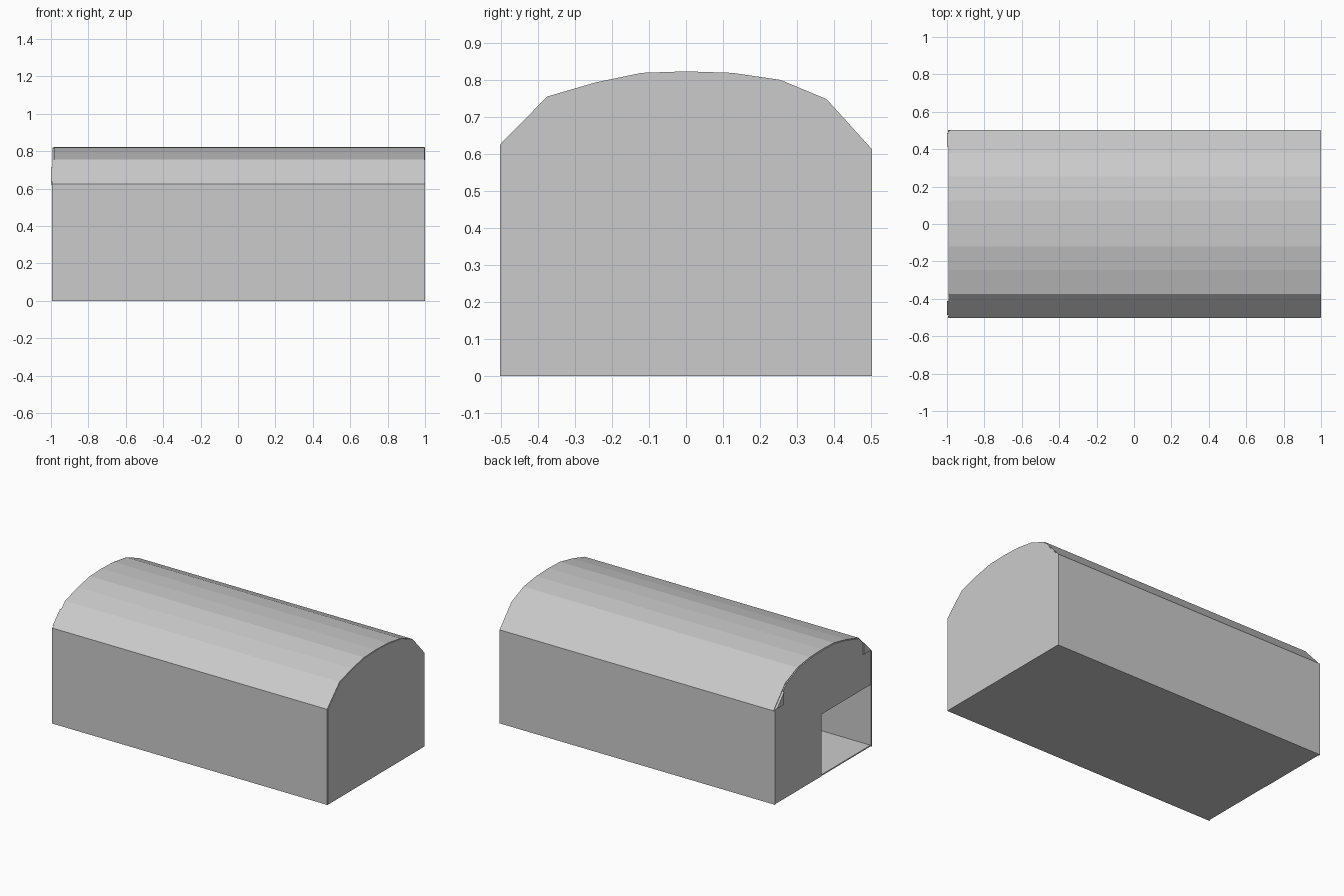
import bpy
import bmesh

cube = bpy.data.objects.get("Cube")
if cube:
    bpy.data.objects.remove(cube, do_unlink=True)

grey = bpy.data.materials.new("plain grey")
grey.use_nodes = True
colour = (0.6, 0.6, 0.6, 1)
grey.diffuse_color = colour
grey.node_tree.nodes["Principled BSDF"].inputs["Base Color"].default_value = colour


def prism(name, profile, x0, x1):
    """Extrude a closed (y, z) profile from x0 to x1."""
    bm = bmesh.new()
    face = bm.faces.new([bm.verts.new((x0, y, z)) for y, z in profile])
    grown = bmesh.ops.extrude_face_region(bm, geom=[face])["geom"]
    moved = [v for v in grown if isinstance(v, bmesh.types.BMVert)]
    bmesh.ops.translate(bm, verts=moved, vec=(x1 - x0, 0, 0))
    bmesh.ops.recalc_face_normals(bm, faces=bm.faces)
    mesh = bpy.data.meshes.new(name)
    bm.to_mesh(mesh)
    bm.free()
    mesh.materials.append(grey)
    obj = bpy.data.objects.new(name, mesh)
    bpy.context.collection.objects.link(obj)
    return obj


def slab(name, y0, y1, z0, z1, x0, x1):
    return prism(name, [(y0, z0), (y1, z0), (y1, z1), (y0, z1)], x0, x1)


# Faceted arch shared by the roof and both ends, front to back
arch = [(-0.503, 0.625), (-0.375, 0.755), (-0.245, 0.793), (-0.12, 0.819),
        (0, 0.823), (0.125, 0.819), (0.255, 0.80), (0.38, 0.748), (0.503, 0.612)]
inner = [(y * 0.985, z - 0.01) for y, z in arch]
end_arch = [(y * 0.994, z - 0.003) for y, z in arch]

# Floor, side walls and roof shell
slab("floor", -0.5, 0.5, 0, 0.008, -0.99, 0.995)
slab("front_wall", -0.503, -0.493, 0, 0.625, -0.995, 0.997)
slab("back_wall", 0.493, 0.503, 0, 0.612, -0.995, 0.997)
prism("roof", arch + inner[::-1], -0.985, 0.997)

# Closed end
prism("right_end", [(-0.5, 0)] + end_arch + [(0.5, 0)], 0.99, 1.0)

# Open end with a doorway beside the front wall
door_y, door_z = 0.015, 0.405
doorway = [(0.5, 0), (door_y, 0), (door_y, door_z), (-0.5, door_z)]
prism("doorway_end", doorway + end_arch, -0.992, -0.982)

# Slightly raised shoulders of the open end
for side, a, b in (("front", 0, 1), ("back", -1, -2)):
    (y0, z0), (y1, z1) = end_arch[a], end_arch[b]
    low = (y0 + (y1 - y0) * 0.1, z0 + (z1 - z0) * 0.1)
    high = (y0 + (y1 - y0) * 0.7, z0 + (z1 - z0) * 0.7)
    prism(side + "_shoulder", [low, high, (high[0], low[1])], -1.0, -0.985)
